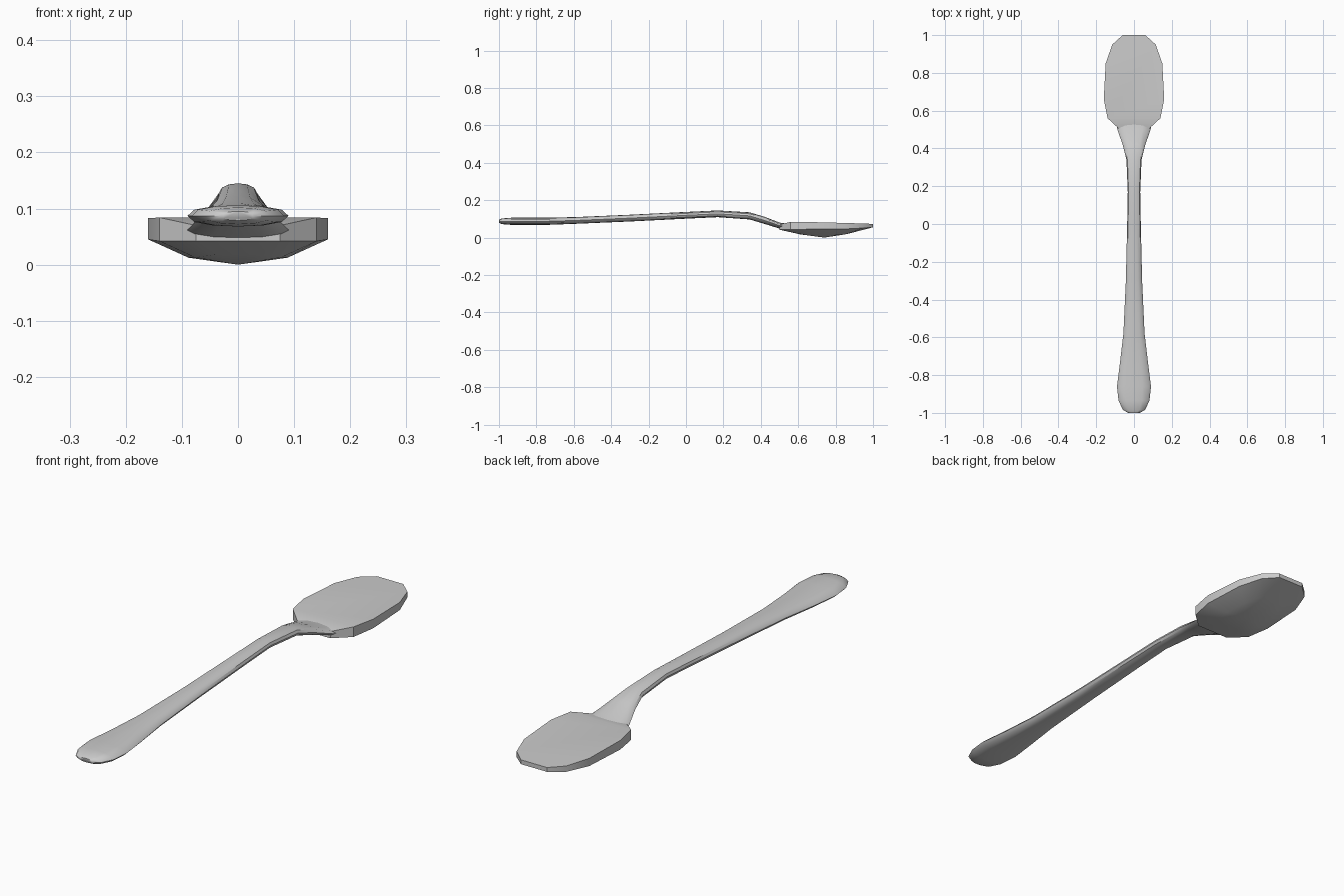
import bpy, bmesh, math

if "Cube" in bpy.data.objects:
    bpy.data.objects.remove(bpy.data.objects["Cube"])


def finish(bm, name, angle):
    bmesh.ops.recalc_face_normals(bm, faces=bm.faces)
    mesh = bpy.data.meshes.new(name)
    bm.to_mesh(mesh)
    bm.free()
    ob = bpy.data.objects.new(name, mesh)
    bpy.context.collection.objects.link(ob)
    bpy.ops.object.select_all(action='DESELECT')
    ob.select_set(True)
    bpy.context.view_layer.objects.active = ob
    bpy.ops.object.shade_smooth_by_angle(angle=math.radians(angle))
    return ob


def bridge(bm, a, b):
    n = len(a)
    for i in range(n):
        bm.faces.new((a[i], a[(i + 1) % n], b[(i + 1) % n], b[i]))


# handle: rounded sections lofted along y (y, half width, centre z, half thickness)
stations = [(-1.0, .03, .087, .008), (-.985, .058, .087, .015), (-.935, .082, .087, .019),
            (-.86, .09, .087, .019), (-.74, .075, .087, .019), (-.58, .056, .092, .018),
            (-.3, .043, .104, .018), (0, .036, .119, .018), (.17, .033, .127, .018),
            (.34, .04, .116, .019), (.42, .06, .092, .019), (.5, .088, .064, .016),
            (.57, .1, .052, .018)]
SIDES = 12
bm = bmesh.new()
rings = []
for y, w, z, t in stations:
    ring = []
    for k in range(SIDES):
        a = 2 * math.pi * k / SIDES
        c, s = math.cos(a), math.sin(a)
        ring.append(bm.verts.new((w * c, y, z + t * math.copysign(abs(s) ** .8, s))))
    rings.append(ring)
for a, b in zip(rings, rings[1:]):
    bridge(bm, a, b)
bm.faces.new(rings[0])
bm.faces.new(rings[-1])
finish(bm, "handle", 40)

# bowl: mirrored half outline (x, y, rim top z, rim bottom z)
half = [(.075, .5, .07, .042), (.14, .56, .084, .042), (.16, .66, .083, .045),
        (.15, .85, .078, .046), (.115, .95, .075, .051), (.06, 1.0, .073, .055)]
outline = half + [(-x, y, a, b) for x, y, a, b in reversed(half)]
bm = bmesh.new()
top = [bm.verts.new((x, y, a)) for x, y, a, b in outline]
low = [bm.verts.new((x, y, b)) for x, y, a, b in outline]
mid = [bm.verts.new((x * .55, .74 + (y - .74) * .55,
                     .55 * b * (1 - .5 * abs(x) / .16))) for x, y, a, b in outline]
bridge(bm, top, low)
bridge(bm, low, mid)
tip = bm.verts.new((0, .74, 0))
for i in range(len(mid)):
    bm.faces.new((mid[i], mid[(i + 1) % len(mid)], tip))
# flat filled top with a sloped strip towards the neck
bm.faces.new(top[1:-1])
bm.faces.new((top[0], top[1], top[-2], top[-1]))
finish(bm, "bowl", 30)
